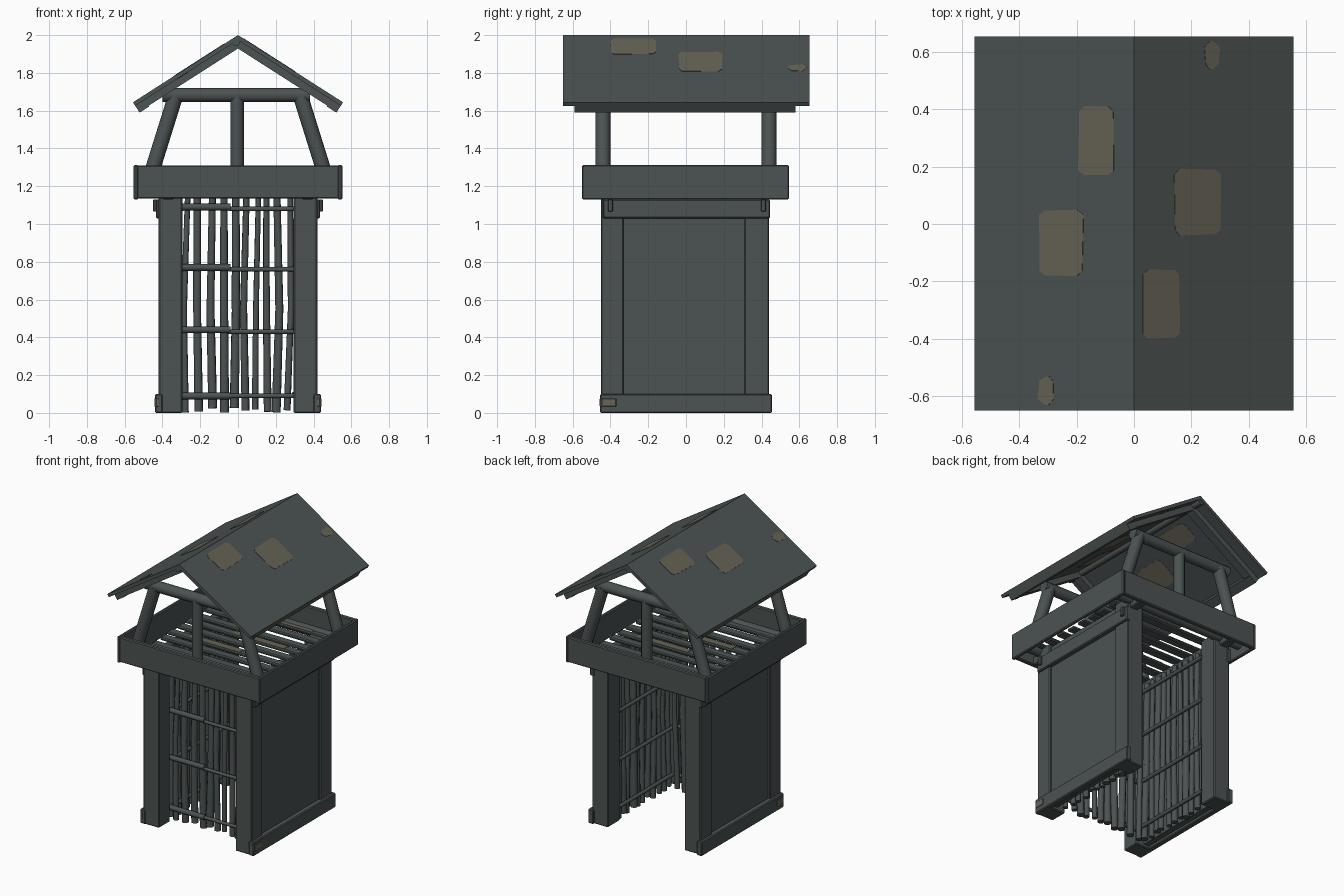
import bpy, bmesh, math, random
from mathutils import Vector, Matrix

if "Cube" in bpy.data.objects:
    bpy.data.objects.remove(bpy.data.objects["Cube"])
random.seed(4)

def material(name, rgb):
    m = bpy.data.materials.new(name)
    m.diffuse_color = (*rgb, 1)
    m.use_nodes = True
    m.node_tree.nodes["Principled BSDF"].inputs["Base Color"].default_value = m.diffuse_color
    return m

DARK = material("dark slate wood", (0.072, 0.086, 0.085))
TAN = material("worn tan", (0.135, 0.128, 0.092))

def finish(name, bm, mat=DARK, smooth=False):
    bmesh.ops.recalc_face_normals(bm, faces=bm.faces[:])
    me = bpy.data.meshes.new(name)
    bm.to_mesh(me)
    bm.free()
    me.materials.append(mat)
    if smooth:
        for p in me.polygons:
            p.use_smooth = len(p.vertices) == 4
    ob = bpy.data.objects.new(name, me)
    bpy.context.collection.objects.link(ob)
    return ob

def box(name, x0, x1, y0, y1, z0, z1, mat=DARK, bevel=0.006):
    bm = bmesh.new()
    bmesh.ops.create_cube(bm, size=1)
    for v in bm.verts:
        v.co = Vector(((x0 + x1) / 2 + v.co.x * (x1 - x0),
                       (y0 + y1) / 2 + v.co.y * (y1 - y0),
                       (z0 + z1) / 2 + v.co.z * (z1 - z0)))
    if bevel:
        bmesh.ops.bevel(bm, geom=bm.edges[:], offset=bevel, segments=1, affect='EDGES')
    return finish(name, bm, mat)

def add_log(bm, a, b, r, r2=None, sides=10):
    a, b = Vector(a), Vector(b)
    d = b - a
    mx = Matrix.Translation((a + b) / 2) @ d.to_track_quat('Z', 'Y').to_matrix().to_4x4()
    bmesh.ops.create_cone(bm, cap_ends=True, segments=sides, radius1=r,
                          radius2=r2 or r, depth=d.length, matrix=mx)

def log(name, a, b, r, sides=12):
    bm = bmesh.new()
    add_log(bm, a, b, r, sides=sides)
    return finish(name, bm, smooth=True)

def solid(name, lower, upper, mat=DARK):
    """Closed solid between two matching outlines."""
    bm = bmesh.new()
    lo = [bm.verts.new(p) for p in lower]
    up = [bm.verts.new(p) for p in upper]
    bm.faces.new(lo)
    bm.faces.new(up)
    n = len(lo)
    for i in range(n):
        bm.faces.new((lo[i], lo[(i + 1) % n], up[(i + 1) % n], up[i]))
    return finish(name, bm, mat)

# roof slope coordinates: t runs down the slope, n is the height off its surface
ANG = math.atan2(0.355, 0.555)
C, S = math.cos(ANG), math.sin(ANG)
def slope(side, t, n, y):
    return (side * (t * C + n * S), y, 2.0 - t * S + n * C)

def slab(name, side, t0, t1, n0, n1, y0, y1):
    q = ((t0, y0), (t1, y0), (t1, y1), (t0, y1))
    return solid(name, [slope(side, t, n0, y) for t, y in q],
                 [slope(side, t, n1, y) for t, y in q])

# side walls: corner posts, panel, foot board, top board, pegs
for s, side in ((1, "right"), (-1, "left")):
    def sbox(name, a, b, *rest, **kw):
        return box(f"{side}_{name}", min(s * a, s * b), max(s * a, s * b), *rest, **kw)
    for y0, y1, end in ((-0.45, -0.33, "front"), (0.31, 0.44, "back")):
        sbox(end + "_post", 0.295, 0.42, y0, y1, 0, 1.2)
    sbox("wall_panel", 0.36, 0.405, -0.34, 0.32, 0.02, 1.17, bevel=0)
    sbox("foot_board", 0.40, 0.44, -0.455, 0.455, 0, 0.1)
    sbox("top_board", 0.40, 0.435, -0.44, 0.445, 1.03, 1.13)
    for y in (-0.40, 0.41):
        sbox("peg", 0.43, 0.45, y - 0.013, y + 0.013, 1.065, 1.13, bevel=0.004)
    sbox("foot_wear", 0.41, 0.443, -0.457, -0.36, 0.025, 0.085, mat=TAN, bevel=0.012)

# stick fences on both inner walls and the front gate
def fence(name, origin, along, length, count, rail_r, bars):
    o, u = Vector(origin), Vector(along)
    w = Vector((-u.y, u.x, 0))
    bm = bmesh.new()
    for i in range(count):
        t = length * (i + 0.5) / count
        r = random.uniform(0.017, 0.026)
        pts = [o + u * (t + random.uniform(-0.012, 0.012))
               + w * random.uniform(-0.008, 0.008)
               + Vector((0, 0, z)) for z in (random.uniform(0, 0.03), 0.55, 1.15)]
        add_log(bm, pts[0], pts[1], r, r * 0.9, 8)
        add_log(bm, pts[1], pts[2], r * 0.9, r * 0.8, 8)
    for z in bars:
        h = Vector((0, 0, z)) + w * -0.028
        add_log(bm, o + h, o + u * length + h, rail_r, sides=8)
    finish(name, bm, smooth=True)

fence("gate_left_leaf", (-0.31, -0.28, 0), (1, 0, 0), 0.27, 4, 0.018, (0.09, 0.44, 0.77, 1.09))
fence("gate_right_leaf", (-0.05, -0.28, 0), (1, 0, 0), 0.35, 6, 0.012, (0.09, 0.43, 0.76, 1.08))
fence("right_stick_lining", (0.325, -0.30, 0), (0, -1, 0), -0.62, 11, 0.013, (0.1, 0.43, 0.77, 1.08))
fence("left_stick_lining", (-0.325, -0.30, 0), (0, 1, 0), 0.62, 11, 0.013, (0.1, 0.43, 0.77, 1.08))

# platform: fascia boards, joists and gapped floor slats
for s, end in ((-1, "front"), (1, "back")):
    y = s * 0.53
    box(end + "_fascia", -0.535, 0.535, y - 0.016, y + 0.016, 1.135, 1.31)
for s, side in ((1, "right"), (-1, "left")):
    x = s * 0.54
    box(side + "_fascia", x - 0.012, x + 0.012, -0.55, 0.545, 1.13, 1.312)
    box(side + "_joist", s * 0.37 - 0.03, s * 0.37 + 0.03, -0.52, 0.52, 1.13, 1.19)
for i in range(9):
    y = -0.40 + i * 0.1 + random.uniform(-0.01, 0.01)
    j = random.uniform(-0.012, 0.012)
    box("floor_slat", -0.45 + j, 0.45 + j, y - 0.031, y + 0.031, 1.19, 1.21)
    if i in (3, 5, 8):
        x = (-0.1, 0.05, 0.1)[i % 3]
        box("floor_wear", x - 0.2, x + 0.2, y - 0.025, y + 0.025, 1.208, 1.213, TAN, 0)

# roof frame: slanted posts, centre posts, tie beams, ridge pole
for s, end in ((-1, "front"), (1, "back")):
    y = s * 0.44
    log(end + "_left_brace", (-0.48, y, 1.2), (-0.33, y, 1.68), 0.04)
    log(end + "_right_brace", (0.48, y, 1.2), (0.33, y, 1.68), 0.04)
    log(end + "_centre_post", (-0.005, y, 1.2), (-0.005, y, 1.68), 0.036)
    log(end + "_tie_beam", (-0.40, y, 1.682), (0.38, y, 1.682), 0.037)
    log(end + "_corner_stub", (-0.50, y, 1.19), (0.50, y, 1.19), 0.035)
log("ridge_pole", (-0.012, -0.65, 1.965), (-0.012, 0.65, 1.965), 0.022)

# roof: panels, rafters, eave purlins
for s, side in ((1, "right"), (-1, "left")):
    slab(side + "_roof_panel", s, 0, 0.66, -0.022, 0, -0.65, 0.655)
    slab(side + "_eave_purlin", s, 0.60, 0.66, -0.065, -0.022, -0.59, 0.58)
    for y in (-0.56, 0.55):
        slab(side + "_rafter", s, 0.0, 0.64, -0.06, -0.022, y - 0.03, y + 0.03)

# worn patches on the roof, showing on both sides of the panels
PATCHES = [(-0.19, -0.07, 0.17, 0.41), (-0.33, -0.18, -0.18, 0.05),
           (-0.33, -0.28, -0.63, -0.53), (0.14, 0.30, -0.04, 0.19),
           (0.03, 0.16, -0.40, -0.16), (0.245, 0.295, 0.54, 0.635)]
for x0, x1, y0, y1 in PATCHES:
    s = 1 if x0 > 0 else -1
    k = 0.018
    def wob():
        return random.uniform(-0.005, 0.005)
    out = [(x0 + k, y0), (x1 - k, y0 + wob()), (x1, y0 + k), (x1 + wob(), y1 - k),
           (x1 - k, y1), (x0 + k, y1 + wob()), (x0, y1 - k), (x0 + wob(), y0 + k)]
    solid("roof_patch", [slope(s, abs(x) / C, -0.024, y) for x, y in out],
          [slope(s, abs(x) / C, 0.002, y) for x, y in out], TAN)
